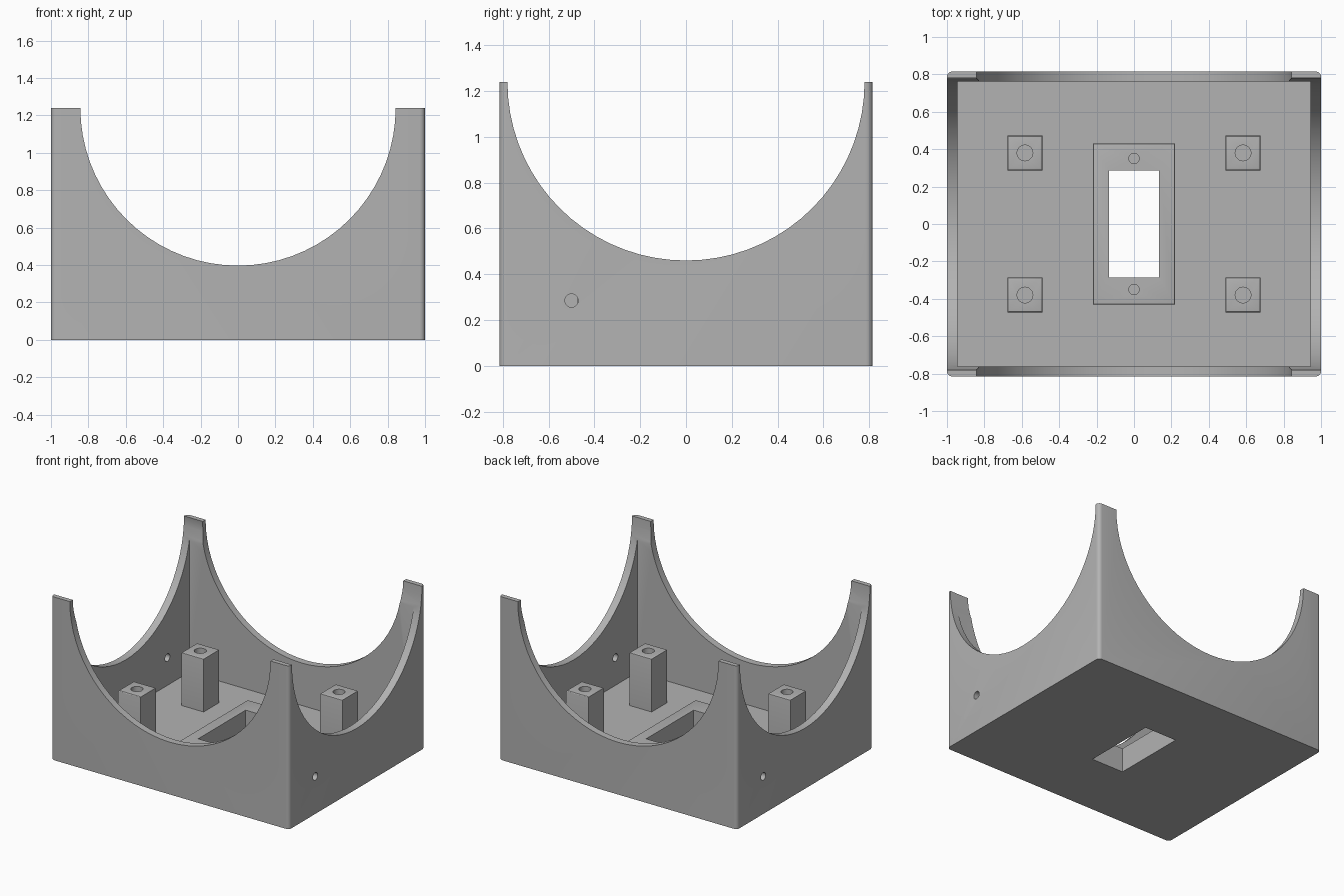
import bpy
import bmesh
import math
from mathutils import Matrix

cube = bpy.data.objects.get("Cube")
if cube:
    bpy.data.objects.remove(cube)

HX, HY, TOP = 1.0, 0.815, 1.24
INX, INY, FLOOR = 0.943, 0.762, 0.075

grey = bpy.data.materials.new("plain grey")
grey.use_nodes = True
colour = (0.45, 0.45, 0.45, 1)
grey.diffuse_color = colour
grey.node_tree.nodes["Principled BSDF"].inputs["Base Color"].default_value = colour


def finish(name, bm):
    bmesh.ops.recalc_face_normals(bm, faces=bm.faces)
    mesh = bpy.data.meshes.new(name)
    bm.to_mesh(mesh)
    bm.free()
    mesh.materials.append(grey)
    ob = bpy.data.objects.new(name, mesh)
    bpy.context.collection.objects.link(ob)
    return ob


def box(name, x, y, z0, z1, hx, hy, upright=0, rim=0):
    """Box with optional rounded upright edges or a rounded top rim."""
    bm = bmesh.new()
    place = Matrix.Translation((x, y, (z0 + z1) / 2)) @ Matrix.Diagonal((2 * hx, 2 * hy, z1 - z0, 1))
    bmesh.ops.create_cube(bm, size=1, matrix=place)

    def is_upright(e):
        return abs(e.verts[0].co.z - e.verts[1].co.z) > 0.01

    if upright:
        bmesh.ops.bevel(bm, geom=[e for e in bm.edges if is_upright(e)],
                        offset=upright, segments=5, profile=0.5, affect='EDGES')
    if rim:
        edges = [e for e in bm.edges if min(v.co.z for v in e.verts) > z1 - 0.001]
        bmesh.ops.bevel(bm, geom=edges, offset=rim, segments=3, profile=0.5, affect='EDGES')
    return finish(name, bm)


def rod(name, centre, radius, length, axis='Z', sides=32):
    turn = {'X': Matrix.Rotation(math.pi / 2, 4, 'Y'),
            'Y': Matrix.Rotation(math.pi / 2, 4, 'X'),
            'Z': Matrix.Identity(4)}[axis]
    bm = bmesh.new()
    bmesh.ops.create_cone(bm, cap_ends=True, segments=sides, radius1=radius, radius2=radius,
                          depth=length, matrix=Matrix.Translation(centre) @ turn)
    return finish(name, bm)


def cut(ob, cutters):
    bpy.context.view_layer.objects.active = ob
    for c in cutters:
        c.hide_render = True
        mod = ob.modifiers.new("cut", 'BOOLEAN')
        mod.operation = 'DIFFERENCE'
        mod.solver = 'EXACT'
        mod.object = c
        bpy.ops.object.modifier_apply(modifier=mod.name)
        bpy.data.objects.remove(c)


def smooth(ob):
    bpy.ops.object.select_all(action='DESELECT')
    ob.select_set(True)
    bpy.context.view_layer.objects.active = ob
    bpy.ops.object.shade_smooth_by_angle(angle=math.radians(30))


def window():
    return box("window_cutter", 0, 0, -0.2, 0.6, 0.135, 0.285)


# Open tray with round scoops through both pairs of walls
shell = box("shell", 0, 0, 0, TOP, HX, HY, upright=0.028)
cut(shell, [
    box("cavity_cutter", 0, 0, FLOOR, TOP + 0.5, INX, INY),
    rod("front_scoop_cutter", (0, 0, TOP), 0.843, 3, 'Y', 72),
    rod("side_scoop_cutter", (0, 0, TOP), 0.78, 3, 'X', 72),
    window(),
    rod("left_hole_cutter", (HX, -0.5, 0.285), 0.029, 0.3, 'X'),
    rod("right_hole_cutter", (-HX, 0.5, 0.285), 0.029, 0.3, 'X'),
])
smooth(shell)

# Raised frame around the floor window, with two blind screw holes
frame = box("window_frame", 0, 0, FLOOR - 0.01, 0.185, 0.22, 0.43, rim=0.006)
cut(frame, [window()] + [rod("screw_cutter", (0, y, 0.185), 0.028, 0.16) for y in (-0.35, 0.35)])
smooth(frame)

# Four square posts with blind holes
for side, x in (("left", 0.583), ("right", -0.583)):
    for end, y in (("front", -0.38), ("back", 0.38)):
        post = box(f"{end}_{side}_post", x, y, FLOOR - 0.01, 0.48, 0.093, 0.093, rim=0.01)
        cut(post, [rod("post_hole_cutter", (x, y, 0.48), 0.042, 0.4)])
        smooth(post)
